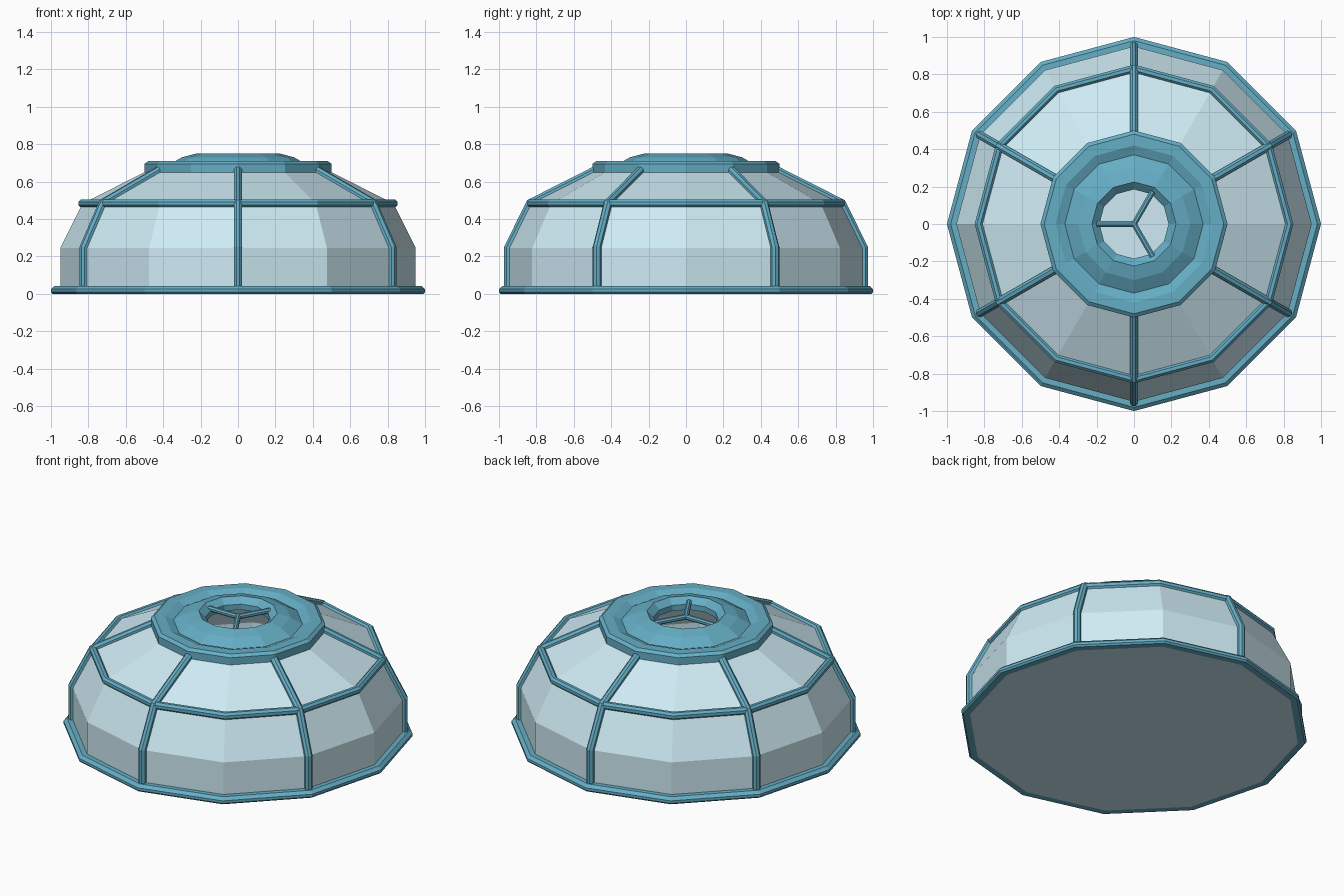
import bpy, bmesh, math
from mathutils import Vector

if "Cube" in bpy.data.objects:
    bpy.data.objects.remove(bpy.data.objects["Cube"])

SIDES = 12


def material(name, color):
    m = bpy.data.materials.new(name)
    m.diffuse_color = (*color, 1)
    m.use_nodes = True
    m.node_tree.nodes["Principled BSDF"].inputs["Base Color"].default_value = m.diffuse_color
    return m


TRIM = material("blue_trim", (0.13, 0.42, 0.56))
GLASS = material("pale_glass", (0.62, 0.83, 0.91))


def finish(bm, name, mat):
    bmesh.ops.recalc_face_normals(bm, faces=bm.faces)
    mesh = bpy.data.meshes.new(name)
    bm.to_mesh(mesh)
    bm.free()
    mesh.materials.append(mat)
    obj = bpy.data.objects.new(name, mesh)
    bpy.context.collection.objects.link(obj)
    return obj


def bridge(bm, a, b):
    n = len(a)
    for i in range(n):
        bm.faces.new((a[i], a[(i + 1) % n], b[(i + 1) % n], b[i]))


def lathe(name, profile, mat, closed=True, floor=False):
    """Turn an (r, z) profile into a twelve-sided ring or shell."""
    bm = bmesh.new()
    loops = []
    for r, z in profile:
        loops.append([bm.verts.new((r * math.cos(2 * math.pi * i / SIDES),
                                    r * math.sin(2 * math.pi * i / SIDES), z))
                      for i in range(SIDES)])
    for a, b in zip(loops, loops[1:]):
        bridge(bm, a, b)
    if closed:
        bridge(bm, loops[-1], loops[0])
    if floor:
        bm.faces.new(loops[0])
    return finish(bm, name, mat)


def bar(name, path, radius, angle):
    """Mitred octagonal bar along an (r, z) path standing at the given angle."""
    bm = bmesh.new()
    pts = [Vector(p) for p in path]
    out = Vector((math.cos(angle), math.sin(angle), 0))
    side = Vector((-out.y, out.x, 0))
    loops = []
    for k, p in enumerate(pts):
        d0 = (p - pts[max(k - 1, 0)]).normalized()
        d1 = (pts[min(k + 1, len(pts) - 1)] - p).normalized()
        d = (d0 + d1).normalized()
        ref = d1 if d1.length else d0
        nrm = Vector((d.y, -d.x)) / max(d.dot(ref), 0.3)
        loop = []
        for i in range(8):
            t = math.radians(22.5 + 45 * i)
            q = p + nrm * radius * math.cos(t)
            loop.append(bm.verts.new(out * q.x + side * radius * math.sin(t)
                                     + Vector((0, 0, q.y))))
        loops.append(loop)
    for a, b in zip(loops, loops[1:]):
        bridge(bm, a, b)
    bm.faces.new(loops[0])
    bm.faces.new(loops[-1])
    return finish(bm, name, TRIM)


# glass dome with closed floor
lathe("glass_dome", [(0.95, 0), (0.95, 0.245), (0.832, 0.483), (0.45, 0.675)],
      GLASS, closed=False, floor=True)

# base ring
lathe("base_ring", [(0.95, 0), (0.99, 0), (1.0, 0.01), (1.0, 0.026),
                    (0.98, 0.043), (0.95, 0.043)], TRIM)

# middle ring, octagonal section
lathe("middle_ring", [(0.83 + 0.024 * math.cos(math.radians(22.5 + 45 * i)),
                       0.483 + 0.024 * math.sin(math.radians(22.5 + 45 * i)))
                      for i in range(8)], TRIM)

# crown: stepped collar with a groove, raised lip and open centre
lathe("crown", [(0.45, 0.645), (0.50, 0.645), (0.50, 0.695), (0.48, 0.71),
                (0.42, 0.71), (0.37, 0.69), (0.30, 0.73), (0.225, 0.75),
                (0.185, 0.715), (0.185, 0.68), (0.40, 0.67)], TRIM)

# six ribs
for i in range(6):
    bar(f"rib_{i + 1}", [(0.95, 0.02), (0.95, 0.248), (0.832, 0.485), (0.46, 0.673)],
        0.024, math.radians(30 + 60 * i))

# three spokes across the opening
for i in range(3):
    bar(f"spoke_{i + 1}", [(0.0, 0.722), (0.20, 0.722)], 0.016,
        math.radians(60 + 120 * i))
